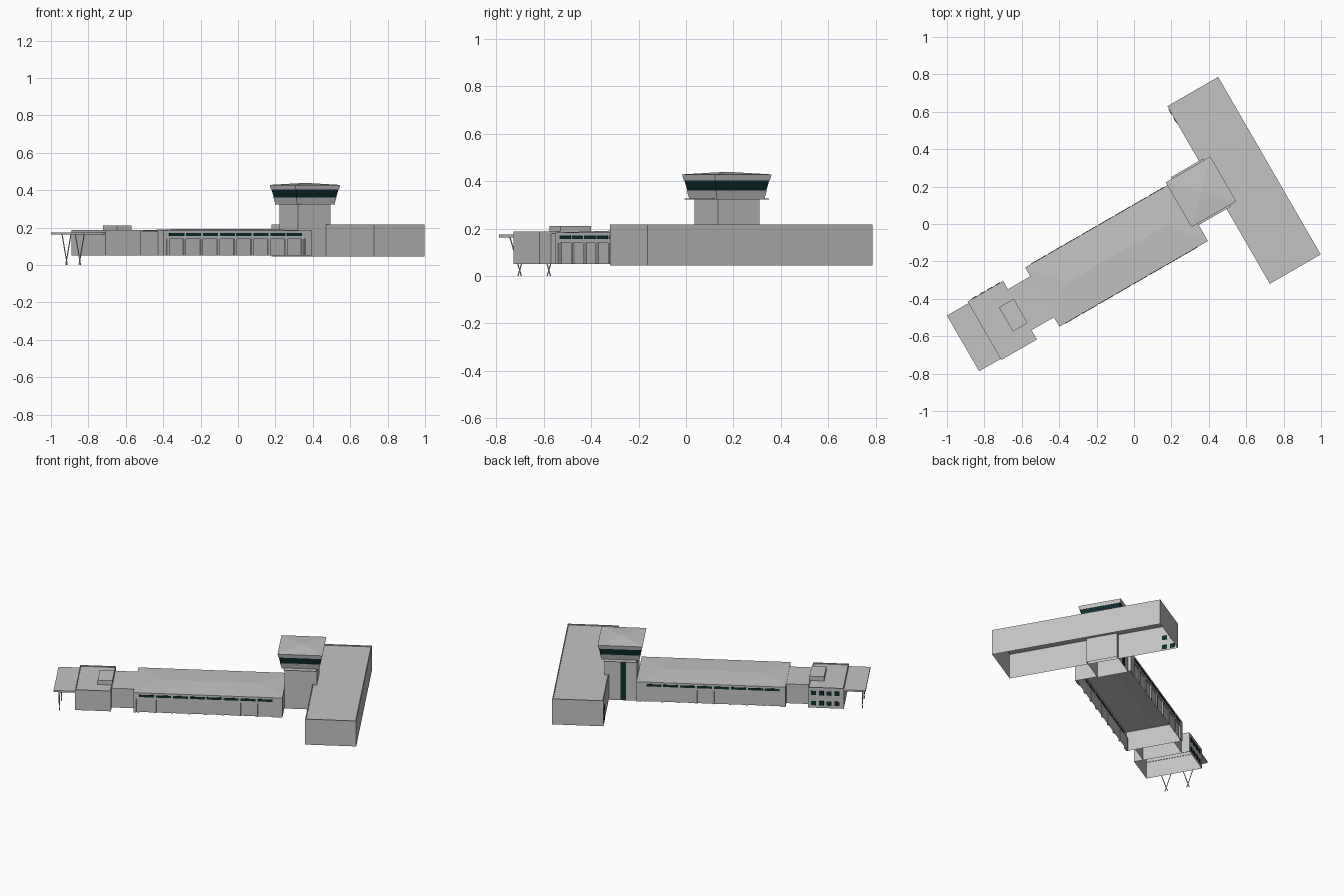
import bpy, bmesh, math
from mathutils import Vector

if "Cube" in bpy.data.objects:
    bpy.data.objects.remove(bpy.data.objects["Cube"])

TURN = math.radians(30)      # whole building is turned on the plot


def material(name, rgb):
    m = bpy.data.materials.new(name)
    m.diffuse_color = (*rgb, 1)
    m.use_nodes = True
    m.node_tree.nodes["Principled BSDF"].inputs["Base Color"].default_value = m.diffuse_color
    return m


GREY = material("wall_grey", (0.55, 0.55, 0.55))
GLASS = material("dark_teal_glass", (0.004, 0.027, 0.027))


def finish(name, bm, mats):
    me = bpy.data.meshes.new(name)
    bm.to_mesh(me)
    bm.free()
    for m in mats:
        me.materials.append(m)
    ob = bpy.data.objects.new(name, me)
    ob.rotation_euler.z = TURN
    bpy.context.collection.objects.link(ob)
    return ob


def loft(name, rings, mats=(GREY,), bottom=False, glass_z=None):
    """Skin rectangular rings (u0, u1, v0, v1, z) and cap the last one."""
    bm = bmesh.new()
    loops = [[bm.verts.new(p) for p in ((a, c, z), (b, c, z), (b, d, z), (a, d, z))]
             for a, b, c, d, z in rings]
    for lo, hi in zip(loops, loops[1:]):
        for i in range(4):
            j = (i + 1) % 4
            f = bm.faces.new((lo[i], lo[j], hi[j], hi[i]))
            if glass_z and glass_z[0] < f.calc_center_median().z < glass_z[1]:
                f.material_index = 1
    bm.faces.new(loops[-1])
    if bottom:
        bm.faces.new(loops[0][::-1])
    bmesh.ops.remove_doubles(bm, verts=bm.verts, dist=1e-5)
    return finish(name, bm, mats)


def box(name, u0, u1, v0, v1, z0, z1, mat=GREY):
    return loft(name, [(u0, u1, v0, v1, z0), (u0, u1, v0, v1, z1)], (mat,), True)


def rimmed(name, u0, u1, v0, v1, z0, z1, rim=0.006):
    """Open-bottomed block with a low roof parapet."""
    r = (u0 + rim, u1 - rim, v0 + rim, v1 - rim)
    return loft(name, [(u0, u1, v0, v1, z0), (u0, u1, v0, v1, z1), (*r, z1), (*r, z1 - rim)])


# Large cross wing with small windows beside the rear end
rimmed("cross_wing", 0.469, 0.783, -0.64, 0.456, 0.045, 0.217)
for i in range(2):
    for j in range(2):
        v, z = 0.355 + i * 0.05, 0.055 + j * 0.065
        box("wing_window", 0.466, 0.47, v, v + 0.032, z, z + 0.03, GLASS)

# Main hall: recessed lower walls, flush upper walls and low hipped roof
MID, HALF = -0.093, 0.183
U0, U1 = -0.62, 0.297
W = HALF - 0.008
loft("hall", [(U0, U1, MID - W, MID + W, 0.05),
              (U0, U1, MID - W, MID + W, 0.14),
              (U0, U1, MID - HALF, MID + HALF, 0.14),
              (U0, U1, MID - HALF, MID + HALF, 0.183),
              (U0 + 0.15, U1 - 0.15, MID, MID, 0.191)])
BAY, START = 0.104, -0.59
for s in (-1, 1):
    va, vb = sorted((MID + s * (W - 0.002), MID + s * HALF))
    for i in range(9):
        u = START + i * BAY
        box("hall_pier", u - 0.007, u + 0.007, va, vb, 0.05, 0.141)
    box("hall_end_pier", U0, START - 0.012, va, vb, 0.05, 0.141)
    box("hall_end_wall", START + 8 * BAY + 0.015, U1, va, vb, 0.05, 0.141)
    ga, gb = sorted((MID + s * (HALF - 0.001), MID + s * (HALF + 0.002)))
    for i in range(8):
        u = START + i * BAY
        box("hall_strip_window", u + 0.006, u + BAY - 0.006, ga, gb, 0.155, 0.17, GLASS)

# Control tower: shaft, stair window, walkway, flared cab with glass band
CU, CV = 0.396, -0.03


def square(h, z):
    return (CU - h, CU + h, CV - h, CV + h, z)


loft("tower_shaft", [square(0.1, 0.045), square(0.1, 0.325)])
box("stair_window", 0.363, 0.396, CV + 0.099, CV + 0.103, 0.05, 0.318, GLASS)
box("tower_walkway", CU - 0.1, CU + 0.1, CV - 0.148, CV + 0.148, 0.323, 0.326)
loft("tower_cab", [square(0.115, 0.323), square(0.124, 0.361), square(0.122, 0.361),
                   square(0.131, 0.403), square(0.133, 0.403), square(0.138, 0.428),
                   square(0, 0.439)], (GREY, GLASS), True, (0.3611, 0.4029))

# Connector and end block with roof box
loft("connector", [(-0.76, -0.62, -0.218, 0.035, 0.05), (-0.76, -0.62, -0.218, 0.035, 0.18)])
rimmed("end_block", -0.978, -0.758, -0.275, 0.086, 0.05, 0.187)
box("roof_plant_box", -0.848, -0.757, -0.174, -0.025, 0.178, 0.21)
for i in range(4):
    u = -0.951 + i * 0.048
    for z in (0.068, 0.136):
        box("block_window", u, u + 0.03, 0.085, 0.089, z, z + 0.028, GLASS)

# Entrance canopy on two pairs of crossed legs
box("canopy", -1.111, -0.975, -0.268, 0.076, 0.163, 0.174)


def rod(name, a, b, r=0.0028):
    bm = bmesh.new()
    d = Vector(b) - Vector(a)
    rot = d.to_track_quat('Z', 'Y').to_matrix().to_4x4()
    rot.translation = (Vector(a) + Vector(b)) / 2
    bmesh.ops.create_cone(bm, cap_ends=True, segments=6, radius1=r, radius2=r,
                          depth=d.length, matrix=rot)
    return finish(name, bm, (GREY,))


for v in (-0.042, -0.184):
    for s in (-1, 1):
        rod("canopy_leg", (-1.083, v - s * 0.008, 0.001), (-1.083, v + s * 0.048, 0.165))
